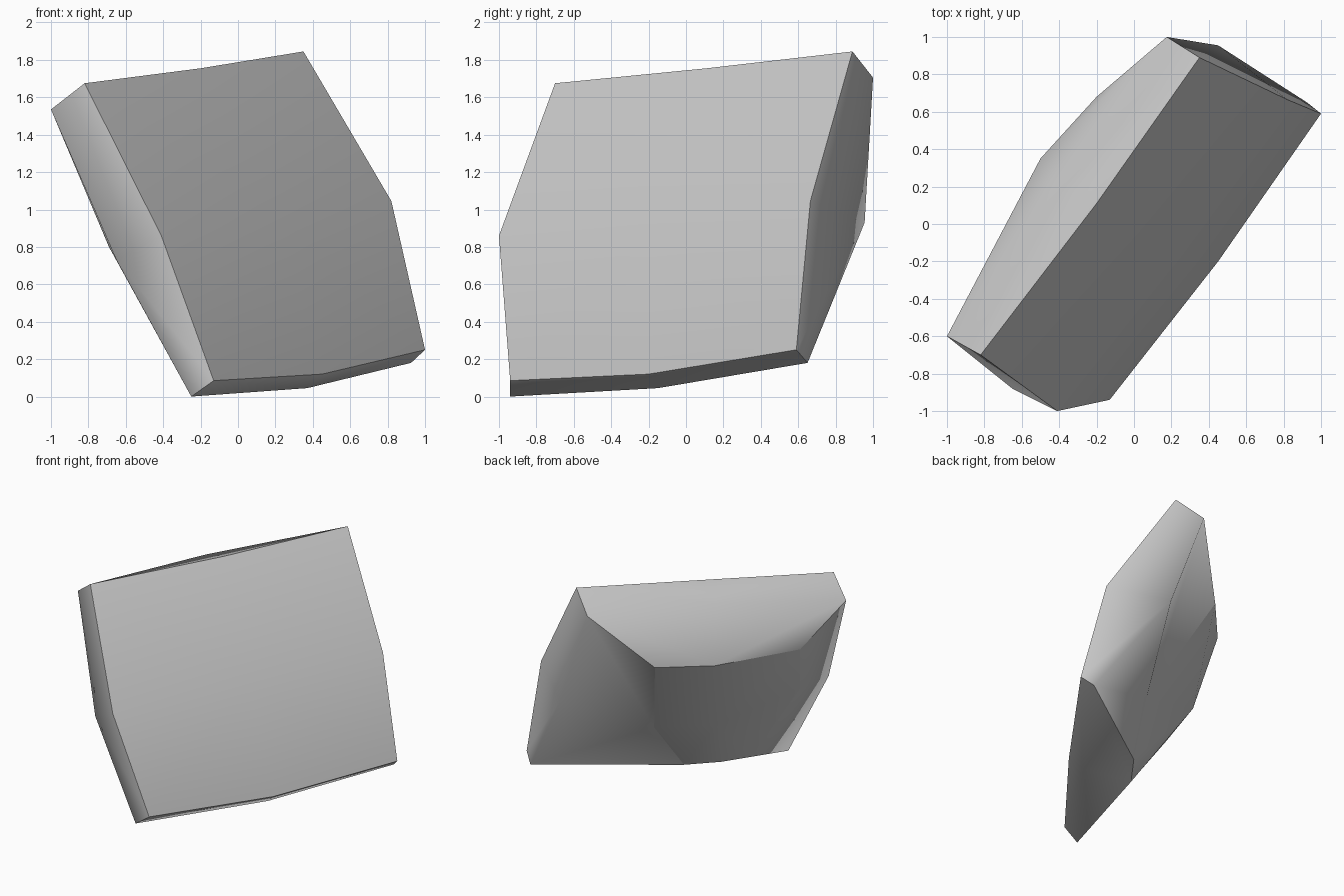
import bpy
import bmesh

# Remove the default cube only
default_cube = bpy.data.objects.get("Cube")
if default_cube:
    bpy.data.objects.remove(default_cube, do_unlink=True)


def make_material(name, colour):
    mat = bpy.data.materials.new(name)
    mat.use_nodes = True
    mat.diffuse_color = colour
    mat.node_tree.nodes["Principled BSDF"].inputs["Base Color"].default_value = colour
    return mat


# Rock outline on the broad front, around the waist and on the small back.
# Each runs clockwise: corner, edge middle, corner, ...
front_ring = [(-.82, -.7, 1.675), (-.2, .11, 1.755), (.35, .89, 1.845), (.82, .665, 1.045),
              (1, .59, .25), (.45, -.2, .12), (-.13, -.94, .085), (-.41, -1, .86)]
waist_ring = [(-1, -.6, 1.535), (-.43, .21, 1.67), (.175, 1, 1.705), (.45, .955, .93),
              (.925, .65, .18), (.37, -.15, .045), (-.25, -.94, 0), (-.65, -.88, .73)]
back_ring = [(-.81, -.29, 1.21), (-.5, .35, 1.24), (-.2, .68, 1.27), (.1, .26, .55),
             (.01, .01, .18), (-.16, -.225, .16), (-.2, -.54, .09), (-.69, -.46, .8)]
front_centre = (.22, -.18, .96)
back_centre = (-.4, .19, .68)


def crease(bm, vert_a, vert_b):
    """Keep the ridge between two points crisp."""
    bm.edges.get((vert_a, vert_b)).smooth = False


def bridge(bm, outer, inner):
    """Join two outlines with triangles fanning out from each corner."""
    count = len(outer)
    for corner in range(0, count, 2):
        for step in (-1, 1):
            side = (corner + step) % count
            bm.faces.new((outer[corner], outer[side], inner[side]))
            bm.faces.new((outer[corner], inner[side], inner[corner]))
        crease(bm, outer[corner], inner[corner])


def cap(bm, ring, centre):
    """Close an outline with one quad per corner, meeting at a raised centre."""
    middle = bm.verts.new(centre)
    for i in range(0, len(ring), 2):
        bm.faces.new((middle, ring[i - 1], ring[i], ring[i + 1]))
    for i in range(len(ring)):
        crease(bm, ring[i - 1], ring[i])


# Loft the outlines into one closed stone
bm = bmesh.new()
rings = [[bm.verts.new(point) for point in ring]
         for ring in (front_ring, waist_ring, back_ring)]
for outer, inner in zip(rings, rings[1:]):
    bridge(bm, outer, inner)
cap(bm, rings[0], front_centre)
cap(bm, rings[-1], back_centre)
bmesh.ops.recalc_face_normals(bm, faces=bm.faces)

# Smooth shading inside each side, broken only at the ridges
for face in bm.faces:
    face.smooth = True

mesh = bpy.data.meshes.new("rock")
bm.to_mesh(mesh)
bm.free()
mesh.materials.append(make_material("stone grey", (.58, .58, .58, 1)))

rock = bpy.data.objects.new("rock", mesh)
bpy.context.collection.objects.link(rock)
